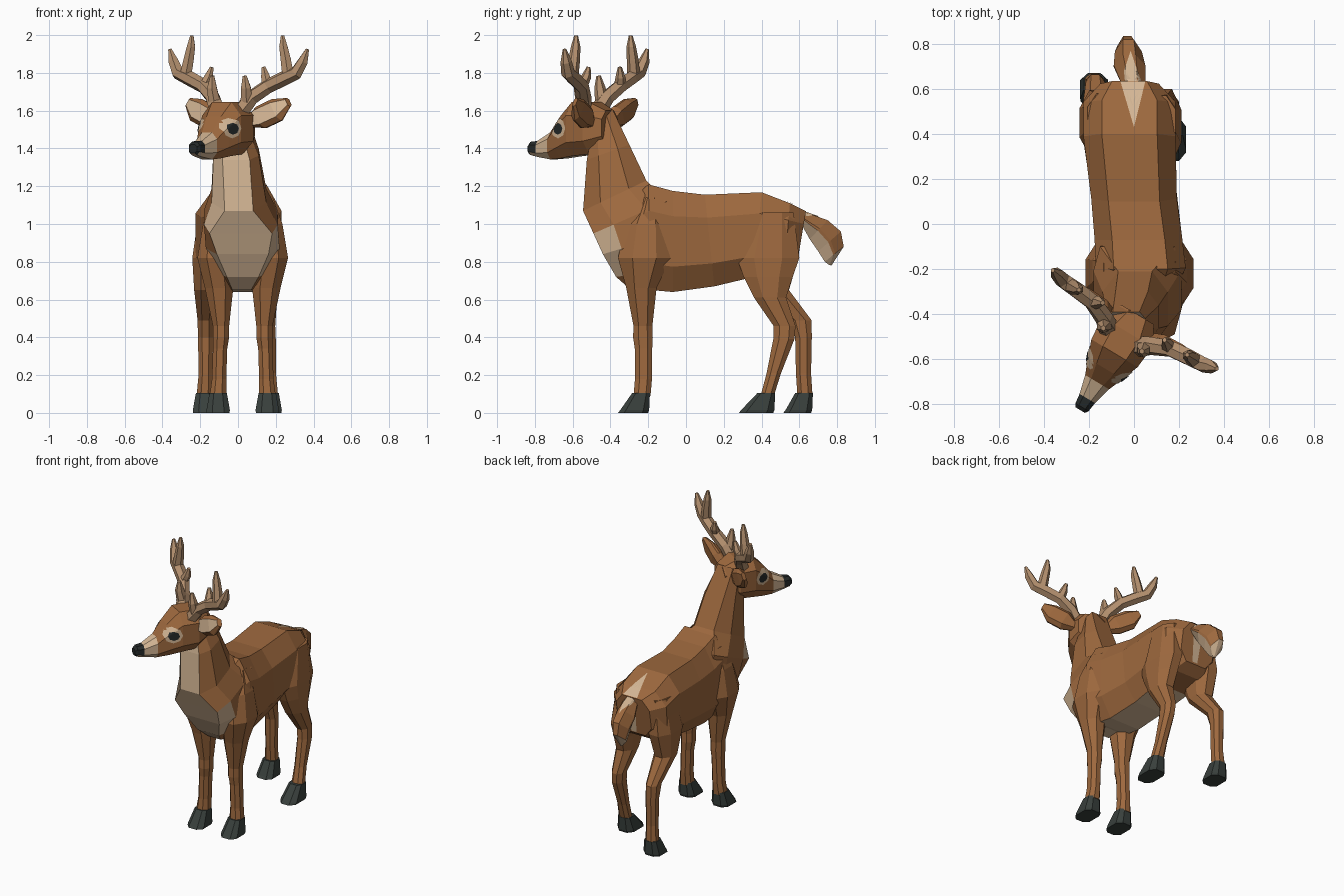
import bpy, bmesh, math
from mathutils import Vector, Matrix
from mathutils.bvhtree import BVHTree

if "Cube" in bpy.data.objects:
    bpy.data.objects.remove(bpy.data.objects["Cube"])


def material(name, rgb):
    m = bpy.data.materials.new(name)
    m.use_nodes = True
    m.diffuse_color = (*rgb, 1)
    bsdf = m.node_tree.nodes["Principled BSDF"]
    bsdf.inputs["Base Color"].default_value = (*rgb, 1)
    bsdf.inputs["Roughness"].default_value = 0.9
    return m


BROWN = material("brown_fur", (0.34, 0.14, 0.048))
CREAM = material("cream_fur", (0.66, 0.47, 0.30))
ANTLER = material("antler_tan", (0.45, 0.275, 0.155))
HOOF = material("hoof_grey", (0.04, 0.05, 0.045))
BLACK = material("nose_black", (0.018, 0.022, 0.022))

HEAD = Matrix.Translation((-0.03, -0.48, 0)) @ Matrix.Rotation(math.radians(-31), 4, 'Z')
surfaces = {}


def ring(c, u, v, ku=0.45, kv=0.45):
    """Chamfered-box cross-section with half axes u and v."""
    quad = [(1, -kv), (1, kv), (ku, 1), (-ku, 1), (-1, kv), (-1, -kv), (-ku, -1), (ku, -1)]
    return [c + u * a + v * b for a, b in quad]


def seg(x, hw, p, q, ku=0.45, kv=0.45):
    """Cross-section spanning from p to q in the (y, z) plane."""
    a, b = Vector((x, *p)), Vector((x, *q))
    return ring((a + b) / 2, Vector((hw, 0, 0)), (b - a) / 2, ku, kv)


def tube(points, n=6):
    """Rings around a path of (x, y, z, radius)."""
    pos = [Vector(p[:3]) for p in points]
    rings = []
    for i, p in enumerate(points):
        t = (pos[min(i + 1, len(pos) - 1)] - pos[max(i - 1, 0)]).normalized()
        u = t.cross(Vector((0, 1, 0))).normalized()
        v = t.cross(u)
        turns = [2 * math.pi * k / n for k in range(n)]
        rings.append([pos[i] + (u * math.cos(a) + v * math.sin(a)) * p[3] for a in turns])
    return rings


def loft(name, lofts, mats, rule=None, matrix=None):
    """Skin each list of rings; rule(center, normal) gives the material index."""
    bm = bmesh.new()
    for rings in lofts:
        vs = [[bm.verts.new(p) for p in r] for r in rings]
        n = len(vs[0])
        for a, b in zip(vs, vs[1:]):
            for i in range(n):
                j = (i + 1) % n
                bm.faces.new((a[i], a[j], b[j], b[i]))
        bm.faces.new(vs[0])
        bm.faces.new(vs[-1])
    bmesh.ops.recalc_face_normals(bm, faces=bm.faces)
    bm.normal_update()
    if rule:
        for f in bm.faces:
            f.material_index = int(rule(f.calc_center_median(), f.normal))
    surfaces[name] = BVHTree.FromBMesh(bm)
    return finish(name, bm, mats, matrix)


def finish(name, bm, mats, matrix=None):
    me = bpy.data.meshes.new(name)
    bm.to_mesh(me)
    bm.free()
    for m in mats:
        me.materials.append(m)
    ob = bpy.data.objects.new(name, me)
    bpy.context.collection.objects.link(ob)
    if matrix:
        ob.matrix_world = matrix
    return ob


def drape(name, target, outline, direction, mat, lift=0.004, matrix=None):
    """Marking laid over a surface, cast along a direction."""
    bm = bmesh.new()
    d = Vector(direction)
    f = bm.faces.new([bm.verts.new(p) for p in outline])
    bmesh.ops.poke(bm, faces=[f])
    bmesh.ops.subdivide_edges(bm, edges=bm.edges[:], cuts=3, use_grid_fill=True)
    missed = []
    for v in bm.verts:
        hit = surfaces[target].ray_cast(v.co, d)[0]
        if hit:
            v.co = hit - d * lift
        else:
            missed.append(v)
    bmesh.ops.delete(bm, geom=missed, context='VERTS')
    bm.normal_update()
    if sum(f.normal.dot(d) for f in bm.faces) > 0:
        bmesh.ops.reverse_faces(bm, faces=bm.faces)
    return finish(name, bm, [mat], matrix)


# Torso with cream belly
torso = [(0.02, 0.16, (-0.30, 1.12), (-0.30, 0.68)), (0.03, 0.20, (-0.20, 1.21), (-0.18, 0.65)),
         (0.02, 0.195, (-0.07, 1.175), (-0.07, 0.64)), (0, 0.19, (0.10, 1.155), (0.15, 0.67)),
         (-0.02, 0.205, (0.40, 1.168), (0.36, 0.72)), (-0.02, 0.205, (0.55, 1.11), (0.52, 0.75)),
         (-0.02, 0.13, (0.635, 1.068), (0.59, 0.80))]
loft("torso", [[seg(*s, 0.6, 0.5) for s in torso]],
     [BROWN, CREAM], lambda c, n: n.z < -0.85 and c.y < 0.4)

# Neck and chest with cream front
neck = [(-0.035, 0.085, (-0.50, 1.47), (-0.39, 1.61), 0.7), (-0.01, 0.12, (-0.525, 1.34), (-0.30, 1.42), 0.6),
        (0.005, 0.145, (-0.545, 1.07), (-0.21, 1.23), 0.52), (0.015, 0.195, (-0.49, 0.95), (-0.10, 1.12), 0.85),
        (0.025, 0.195, (-0.44, 0.84), (-0.08, 0.95), 0.7), (0.025, 0.12, (-0.37, 0.72), (-0.10, 0.76), 0.7),
        (0.02, 0.07, (-0.29, 0.65), (-0.12, 0.66), 0.7)]
loft("neck", [[seg(*s, 0.45) for s in neck]], [BROWN, CREAM],
     lambda c, n: n.y < -0.75 or (n.y < -0.3 and (c.z < 1.0 or n.x < 0)) or n.z < -0.9)

# Tail, pale underneath
tail = [(0, 0.05, (0.61, 1.07), (0.61, 1.00)), (-0.02, 0.07, (0.75, 1.02), (0.655, 0.92)),
        (-0.025, 0.06, (0.82, 0.96), (0.70, 0.855)), (-0.03, 0.045, (0.835, 0.88), (0.735, 0.80)),
        (-0.03, 0.01, (0.77, 0.78), (0.755, 0.785))]
loft("tail", [[seg(*s, 0.4, 0.1) for s in tail]], [BROWN, CREAM],
     lambda c, n: n.z < -0.3 or c.z < 0.85 or (n.z < 0.1 and n.y < 0))

# Rump patches, running on over the root of the tail
drape("rump_patch_top", "torso", [(0, 0.43, 2), (0.05, 0.633, 2), (-0.06, 0.633, 2)], (0, 0, -1), CREAM)
drape("tail_patch_top", "tail", [(0.035, 0.63, 2), (0.015, 0.68, 2), (-0.015, 0.77, 2),
                                 (-0.045, 0.68, 2), (-0.04, 0.63, 2)], (0, 0, -1), CREAM)
drape("rump_patch_rear", "torso", [(-0.045, 1, 1.05), (0.03, 1, 1.05), (0.01, 1, 0.81), (-0.03, 1, 0.81)],
      (0, -1, 0), CREAM)

# Legs: rows of (height, side offset, half width, y, half depth)
front_leg = [(1.14, 0.10, 0.06, -0.19, 0.05), (1.0, 0.13, 0.08, -0.21, 0.11),
             (0.82, 0.15, 0.09, -0.22, 0.14), (0.66, 0.125, 0.075, -0.236, 0.08),
             (0.46, 0.115, 0.043, -0.228, 0.05), (0.40, 0.115, 0.043, -0.228, 0.052),
             (0.34, 0.12, 0.038, -0.225, 0.046), (0.18, 0.125, 0.038, -0.225, 0.045),
             (0.09, 0.13, 0.045, -0.233, 0.045)]
left_hind = [(1.06, 0.12, 0.075, 0.46, 0.11), (0.82, 0.145, 0.075, 0.435, 0.165),
             (0.72, 0.15, 0.07, 0.435, 0.13), (0.61, 0.155, 0.062, 0.445, 0.085),
             (0.46, 0.165, 0.042, 0.522, 0.058), (0.39, 0.17, 0.04, 0.518, 0.056),
             (0.21, 0.175, 0.036, 0.465, 0.038), (0.09, 0.18, 0.042, 0.43, 0.035)]
right_hind = [(1.06, 0.12, 0.075, 0.47, 0.11), (0.82, 0.15, 0.08, 0.45, 0.145),
              (0.65, 0.155, 0.065, 0.465, 0.08), (0.49, 0.16, 0.042, 0.605, 0.06),
              (0.40, 0.16, 0.04, 0.622, 0.044), (0.21, 0.16, 0.036, 0.622, 0.04),
              (0.09, 0.165, 0.042, 0.63, 0.04)]


def leg(name, side, shift, rows, front):
    rings = [seg(shift + side * x, w, (y - d, z), (y + d, z)) for z, x, w, y, d in rows]
    loft(name + "_leg", [rings], [BROWN])
    x, y = shift + side * rows[-1][1], rows[-1][3]
    hoof = [(0.105, 0.046, -0.052, 0.042), (0.015, 0.062, front + 0.012, 0.038), (0, 0.06, front, 0.032)]
    loft(name + "_hoof", [[seg(x, w, (y + f, z), (y + b, z), 0.5, 0.6) for z, w, f, b in hoof]], [HOOF])


leg("front_left", 1, 0.025, front_leg, -0.127)
leg("front_right", -1, 0.025, front_leg, -0.127)
leg("hind_left", 1, -0.01, left_hind, -0.15)
leg("hind_right", -1, -0.012, right_hind, -0.115)

# Head: black nose, cream muzzle and jaw
head = [(-0.405, 0.024, 1.42, 1.375), (-0.39, 0.034, 1.435, 1.365), (-0.345, 0.04, 1.44, 1.355),
        (-0.26, 0.062, 1.485, 1.342), (-0.19, 0.09, 1.57, 1.348), (-0.11, 0.12, 1.645, 1.36),
        (0.0, 0.13, 1.645, 1.37), (0.09, 0.085, 1.60, 1.42)]


def head_colour(c, n):
    if c.y < -0.35 and c.z > 1.37:
        return 2
    return c.y < -0.27 or n.z < -0.85


loft("head", [[seg(0, w, (y, t), (y, b), 0.5, 0.5) for y, w, t, b in head]],
     [BROWN, CREAM, BLACK], head_colour, HEAD)

# Antlers: beam and three tines
beam = [(0.075, -0.03, 1.60, 0.046), (0.12, 0, 1.67, 0.041), (0.20, 0.035, 1.73, 0.039),
        (0.29, 0.045, 1.77, 0.04), (0.365, 0.05, 1.80, 0.037), (0.40, 0.06, 1.86, 0.03),
        (0.425, 0.065, 1.925, 0.01)]
tines = [[(0.10, -0.02, 1.65, 0.036), (0.105, -0.035, 1.72, 0.03), (0.10, -0.04, 1.785, 0.012)],
         [(0.20, 0.03, 1.72, 0.032), (0.175, 0.05, 1.78, 0.026), (0.16, 0.055, 1.83, 0.011)],
         [(0.32, 0.045, 1.77, 0.036), (0.30, 0.05, 1.87, 0.031), (0.285, 0.05, 1.94, 0.025),
          (0.28, 0.05, 1.998, 0.01)]]
# Ears: rows of (x, y, z, half height, half thickness)
ear = [(0.09, 0.02, 1.53, 0.022, 0.03), (0.16, 0.035, 1.565, 0.066, 0.036),
       (0.25, 0.045, 1.605, 0.066, 0.03), (0.31, 0.06, 1.645, 0.026, 0.014)]


def oval(y, z, ry, rz, side):
    turns = [math.pi * k / 4 for k in range(8)]
    return [(side * 0.4, y + ry * math.cos(a), z + rz * math.sin(a)) for a in turns]


for side, label in ((1, "left"), (-1, "right")):
    flip = lambda rows: [(side * r[0], *r[1:]) for r in rows]
    loft(label + "_antler", [tube(flip(path)) for path in [beam] + tines], [ANTLER], None, HEAD)
    rings = [ring(Vector((x, y, z)), Vector((-0.5 * side, 0.1, 0.85)) * h, Vector((0.3 * side, 1, 0)) * t, 0.65, 0.2)
             for x, y, z, h, t in flip(ear)]
    loft(label + "_ear", [rings], [BROWN, CREAM], lambda c, n: n.y < -0.8, HEAD)
    inward = (-side, 0, 0)
    drape(label + "_eye_patch", "head", oval(-0.17, 1.507, 0.058, 0.054, side), inward, CREAM, 0.004, HEAD)
    drape(label + "_eye", "head", oval(-0.168, 1.504, 0.036, 0.031, side), inward, BLACK, 0.008, HEAD)
